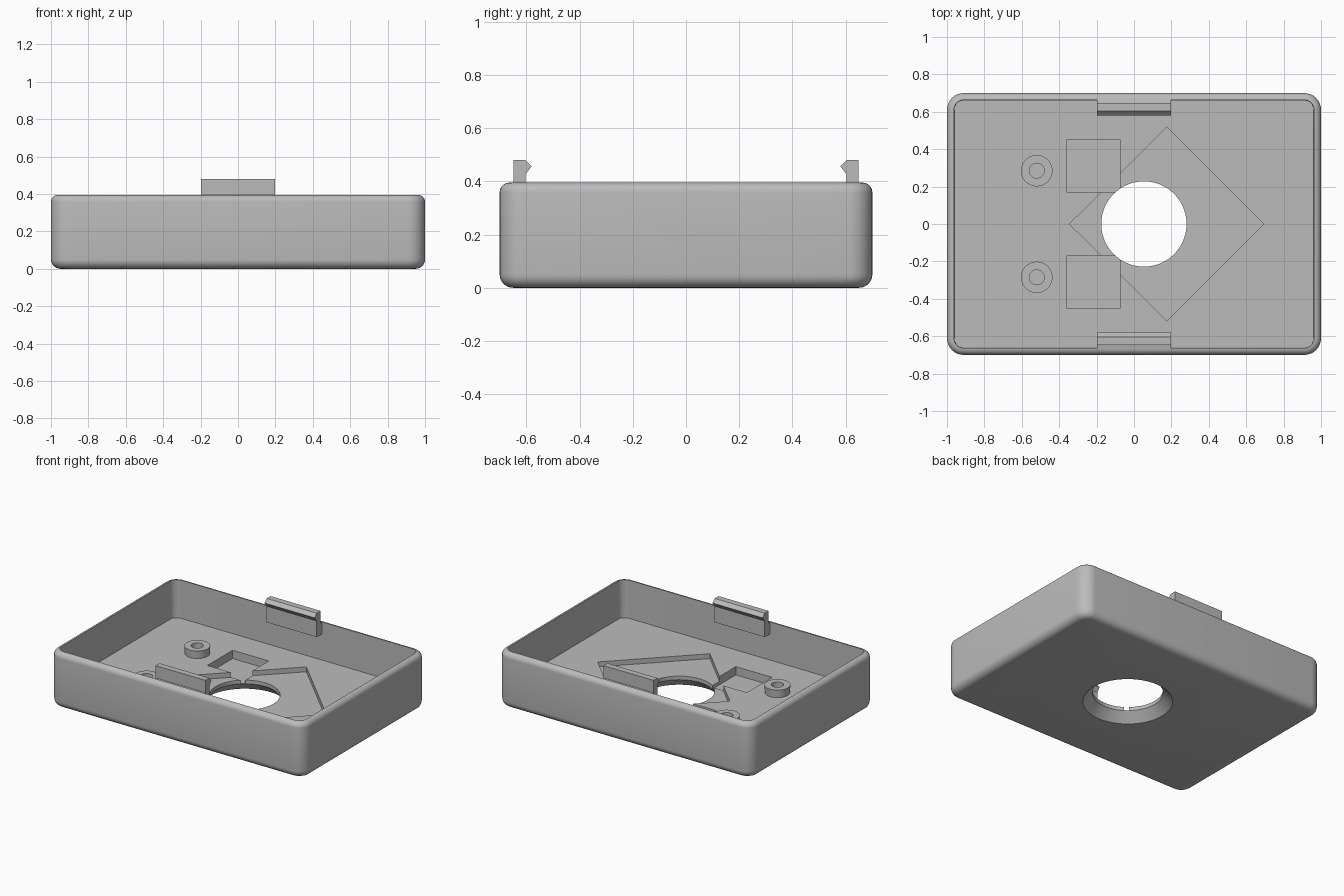
import bpy, bmesh, math
from math import pi, cos, sin

if "Cube" in bpy.data.objects:
    bpy.data.objects.remove(bpy.data.objects["Cube"])

FLOOR = 0.125   # top of the thick floor
RIM = 0.395     # top of the walls

grey = bpy.data.materials.new("light grey plastic")
grey.diffuse_color = (0.5, 0.5, 0.5, 1)
grey.use_nodes = True
grey.node_tree.nodes["Principled BSDF"].inputs["Base Color"].default_value = grey.diffuse_color


def make(name, bm):
    bmesh.ops.recalc_face_normals(bm, faces=bm.faces)
    me = bpy.data.meshes.new(name)
    bm.to_mesh(me)
    bm.free()
    me.materials.append(grey)
    ob = bpy.data.objects.new(name, me)
    bpy.context.collection.objects.link(ob)
    return ob


def activate(ob):
    bpy.ops.object.select_all(action='DESELECT')
    ob.select_set(True)
    bpy.context.view_layer.objects.active = ob


def smooth(ob):
    activate(ob)
    bpy.ops.object.shade_smooth_by_angle(angle=math.radians(25))


def loft(name, rings, closed=False):
    """Skin a stack of equal point rings; cap the ends, or join last to first."""
    bm = bmesh.new()
    vs = [[bm.verts.new(p) for p in r] for r in rings]
    n = len(vs[0])
    pairs = list(zip(vs, vs[1:]))
    if closed:
        pairs.append((vs[-1], vs[0]))
    else:
        bm.faces.new(vs[0])
        bm.faces.new(vs[-1])
    for a, b in pairs:
        for i in range(n):
            j = (i + 1) % n
            bm.faces.new((a[i], a[j], b[j], b[i]))
    return make(name, bm)


def rounded_rect(inset, z, r=0.09, seg=8):
    pts = []
    rr = r - inset
    for k, (sx, sy) in enumerate([(1, 1), (-1, 1), (-1, -1), (1, -1)]):
        for i in range(seg + 1):
            a = (k + i / seg) * pi / 2
            pts.append((sx * (1 - r) + rr * cos(a), sy * (0.7 - r) + rr * sin(a), z))
    return pts


def circle(cx, cy, r, z, n):
    return [(cx + r * cos(2 * pi * i / n), cy + r * sin(2 * pi * i / n), z) for i in range(n)]


def prism(name, outline, z0, z1):
    return loft(name, [[(x, y, z) for x, y in outline] for z in (z0, z1)])


# Tray shell: rounded bottom edge, rounded rim, thin wall, thick floor
profile = []
for i in range(7):
    a = i / 6 * pi / 2
    profile.append((0.05 * (1 - sin(a)), 0.05 * (1 - cos(a))))
for i in range(7):
    a = i / 6 * pi / 2
    profile.append((0.037 * (1 - cos(a)), RIM - 0.037 * (1 - sin(a))))
profile.append((0.039, FLOOR))
tray = loft("tray", [rounded_rect(d, z) for d, z in profile])

# Cutters: diamond pocket, two square pockets, round countersunk opening
cutters = [prism("diamond_cutter",
                 [(-0.345, 0), (0.175, -0.518), (0.695, 0), (0.175, 0.518)], 0.09, 0.3)]
for s in (-1, 1):
    cutters.append(prism("square_cutter",
                         [(-0.36, s * 0.17), (-0.075, s * 0.17),
                          (-0.075, s * 0.453), (-0.36, s * 0.453)], 0.066, 0.32))
cutters.append(loft("opening_cutter",
                    [circle(0.053, 0, r, z, 72)
                     for r, z in ((0.338, -0.05), (0.228, 0.064), (0.228, 0.34))]))
for c in cutters:
    activate(tray)
    m = tray.modifiers.new("cut", 'BOOLEAN')
    m.operation = 'DIFFERENCE'
    m.solver = 'EXACT'
    m.object = c
    bpy.ops.object.modifier_apply(modifier=m.name)
    bpy.data.objects.remove(c)
smooth(tray)

# Screw standoffs, snap clips: one of each per side
clip = [(0.603, 0.31), (0.68, 0.31), (0.68, 0.385), (0.647, 0.392), (0.647, 0.48),
        (0.603, 0.48), (0.58, 0.456), (0.603, 0.425)]
for s, side in ((-1, "front"), (1, "back")):
    post = loft("standoff_" + side,
                [circle(-0.52, s * 0.285, r, z, 40)
                 for r, z in ((0.08, FLOOR - 0.01), (0.084, 0.18),
                              (0.04, 0.18), (0.04, FLOOR - 0.01))], closed=True)
    smooth(post)
    loft("snap_clip_" + side, [[(x, s * y, z) for y, z in clip] for x in (-0.197, 0.197)])
